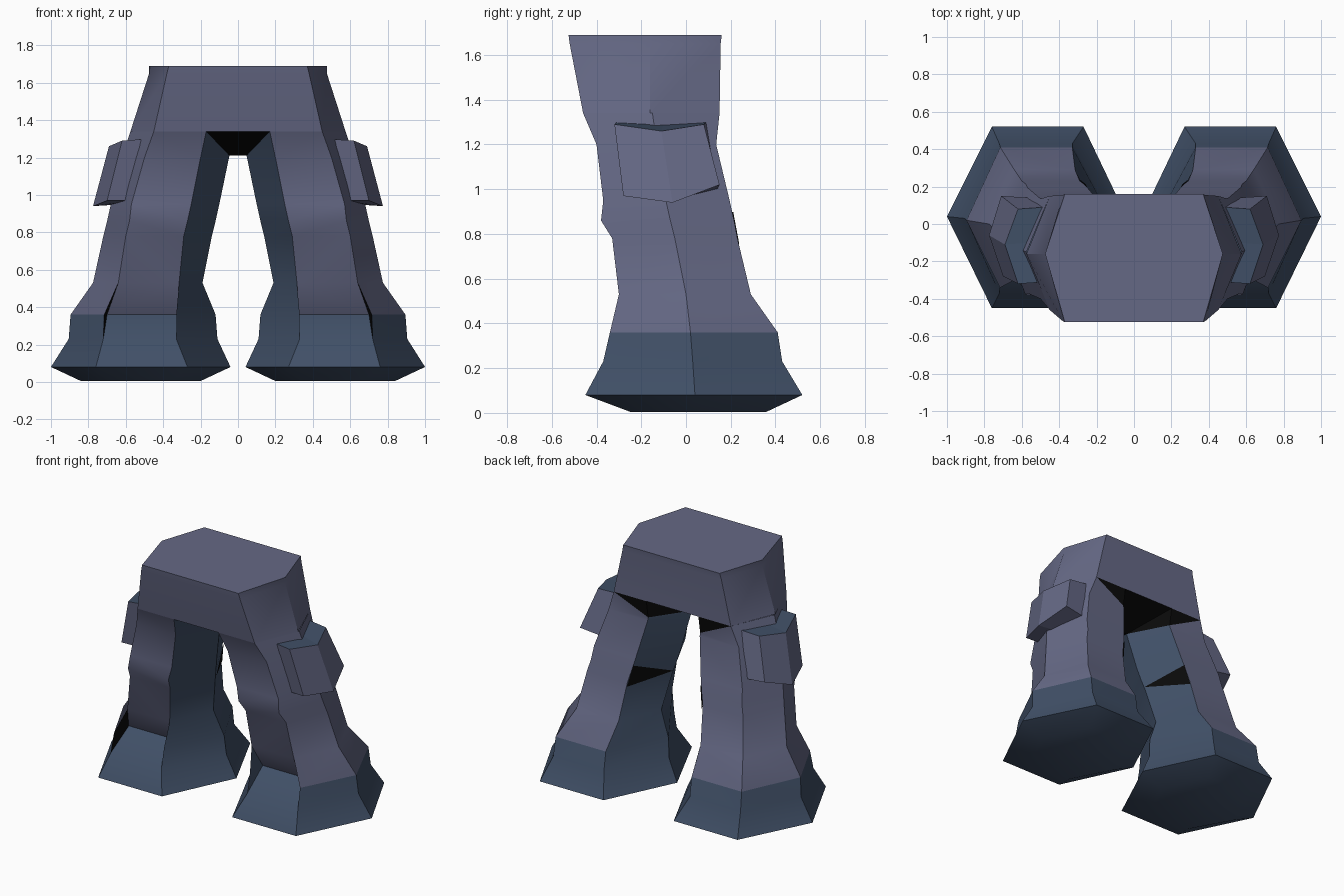
import bpy, bmesh, math
from mathutils import Vector

if "Cube" in bpy.data.objects:
    bpy.data.objects.remove(bpy.data.objects["Cube"])


def make_mat(name, rgb):
    m = bpy.data.materials.new(name)
    m.diffuse_color = (*rgb, 1)
    m.use_nodes = True
    m.node_tree.nodes["Principled BSDF"].inputs["Base Color"].default_value = m.diffuse_color
    return m


CLOTH, BOOT, DARK = 0, 1, 2
MATS = [make_mat("grey_violet_cloth", (0.13, 0.14, 0.235)),
        make_mat("slate_blue_leather", (0.052, 0.080, 0.136)),
        make_mat("black_gap", (0.003, 0.003, 0.003))]


def finish(name, bm, smooth=None, recalc=True):
    if recalc:
        bmesh.ops.recalc_face_normals(bm, faces=bm.faces[:])
    me = bpy.data.meshes.new(name)
    bm.to_mesh(me)
    bm.free()
    for m in MATS:
        me.materials.append(m)
    ob = bpy.data.objects.new(name, me)
    bpy.context.collection.objects.link(ob)
    if smooth:
        bpy.ops.object.select_all(action='DESELECT')
        ob.select_set(True)
        bpy.context.view_layer.objects.active = ob
        bpy.ops.object.shade_smooth_by_angle(angle=math.radians(smooth))
    return ob


def face(bm, verts, mat):
    f = bm.faces.new(verts)
    f.material_index = mat
    return f


# z, inner x, outer x, inner corner x, outer corner x, front y, back y, middle y
RINGS = [(0.005, 0.20, 0.84, 0.35, 0.68, -0.25, 0.36, 0.04),
         (0.08, 0.04, 1.00, 0.27, 0.76, -0.45, 0.52, 0.04),
         (0.23, 0.11, 0.905, 0.33, 0.72, -0.37, 0.43, 0.03),
         (0.36, 0.12, 0.895, 0.33, 0.715, -0.34, 0.41, 0.02),
         (0.53, 0.19, 0.775, 0.315, 0.64, -0.30, 0.29, 0.0),
         (0.78, 0.14, 0.72, 0.29, 0.60, -0.33, 0.23, -0.05),
         (0.86, 0.12, 0.70, 0.27, 0.58, -0.38, 0.215, -0.07),
         (0.95, 0.10, 0.68, 0.25, 0.57, -0.37, 0.195, -0.09),
         (1.20, 0.048, 0.62, 0.20, 0.50, -0.40, 0.135, -0.13)]
# uneven hip ring where the leg meets the pelvis
HIP = [(0.575, -0.15, 1.34), (0.45, 0.15, 1.34), (0.20, 0.13, 1.22),
       (0.045, -0.13, 1.21), (0.17, -0.46, 1.34), (0.45, -0.46, 1.34)]


def ring_points(r):
    z, xi, xo, ci, co, yf, yb, ym = r
    return [(xo, ym, z), (co, yb, z), (ci, yb, z), (xi, ym, z), (ci, yf, z), (co, yf, z)]


def build_leg(side, s):
    # six-sided trouser leg and boot, lofted upward
    bm = bmesh.new()
    rows = [[bm.verts.new((s * x, y, z)) for x, y, z in pts]
            for pts in [ring_points(r) for r in RINGS] + [HIP]]
    face(bm, rows[0], BOOT)
    for k in range(len(rows) - 1):
        for i in range(6):
            j = (i + 1) % 6
            if i == 4 and k in (2, 3):      # opening above the boot front
                continue
            inner = i in (2, 3)
            face(bm, (rows[k][i], rows[k][j], rows[k + 1][j], rows[k + 1][i]),
                 BOOT if k < 3 or inner else CLOTH)
    # recess between trouser hem and boot front
    low, mid, hem = rows[2], rows[3], rows[4]
    ri = bm.verts.new((s * 0.33, -0.20, 0.36))
    ro = bm.verts.new((s * 0.70, -0.20, 0.36))
    face(bm, (hem[4], hem[5], ro, ri), CLOTH)
    face(bm, (ri, ro, low[5], low[4]), BOOT)
    for c, r, m in ((4, ri, BOOT), (5, ro, DARK)):
        face(bm, (hem[c], mid[c], r), m)
        face(bm, (mid[c], low[c], r), m)
    finish(side + "_leg", bm, 40)

    # thin dark notch on the back of the inner thigh
    bm = bmesh.new()
    off = Vector((-0.004, 0.003, 0))
    pts = [Vector(p) + off for p in
           ((0.292, 0.235, 0.755), (0.262, 0.208, 0.90), (0.136, -0.053, 0.80))]
    vs = [bm.verts.new((s * p.x, p.y, p.z)) for p in pts]
    f = face(bm, vs, DARK)
    f.normal_update()
    if f.normal.y < 0:
        f.normal_flip()
    finish(side + "_thigh_notch", bm, recalc=False)

    # pouch folded around the outer thigh
    bm = bmesh.new()
    loops = [[(0.62, 0.08, 1.29), (0.69, -0.11, 1.26), (0.62, -0.32, 1.29)],
             [(0.71, 0.15, 1.02), (0.775, -0.06, 0.94), (0.70, -0.28, 0.97)],
             [(0.55, 0.14, 1.00), (0.62, -0.05, 0.95), (0.55, -0.27, 0.97)],
             [(0.48, 0.09, 1.30), (0.56, -0.10, 1.29), (0.48, -0.31, 1.30)]]
    g = [[bm.verts.new((s * x, y, z)) for x, y, z in lp] for lp in loops]
    for k in range(4):
        n = (k + 1) % 4
        for i in range(2):
            face(bm, (g[k][i], g[k][i + 1], g[n][i + 1], g[n][i]), BOOT if k == 3 else CLOTH)
    for i in (0, 2):
        face(bm, [g[k][i] for k in range(4)], CLOTH)
    finish(side + "_thigh_pouch", bm)


for side, s in (("right", 1), ("left", -1)):
    build_leg(side, s)

# pelvis: six-sided block with a thin waist slab
bm = bmesh.new()
rows = []
for z, xo, xc, yf, yb in ((1.34, 0.575, 0.45, -0.46, 0.15), (1.65, 0.475, 0.38, -0.52, 0.155),
                          (1.69, 0.475, 0.37, -0.525, 0.16)):
    rows.append([bm.verts.new(p) for p in
                 ((xo, -0.16, z), (xc, yb, z), (-xc, yb, z),
                  (-xo, -0.16, z), (-xc, yf, z), (xc, yf, z))])
for a, b in zip(rows, rows[1:]):
    for i in range(6):
        j = (i + 1) % 6
        face(bm, (a[i], a[j], b[j], b[i]), CLOTH)
face(bm, rows[-1], CLOTH)
finish("pelvis", bm, 35)

# dark crotch underside and the gaps behind the thighs
bm = bmesh.new()


def dark(*pts):
    f = face(bm, [bm.verts.new(p) for p in pts], DARK)
    f.normal_update()
    if f.normal.z > 0.01 or (abs(f.normal.z) <= 0.3 and f.normal.y < 0):
        f.normal_flip()


dark((-0.17, -0.46, 1.34), (0.17, -0.46, 1.34), (0.045, -0.13, 1.21), (-0.045, -0.13, 1.21))
dark((-0.045, -0.13, 1.21), (0.045, -0.13, 1.21), (0.20, 0.15, 1.34), (-0.20, 0.15, 1.34))
for s in (1, -1):
    dark((s * 0.45, 0.15, 1.34), (s * 0.20, 0.13, 1.22), (s * 0.20, 0.15, 1.34))
    dark((s * 0.20, 0.13, 1.22), (s * 0.045, -0.13, 1.21), (s * 0.20, 0.15, 1.34))
finish("crotch_gap", bm, recalc=False)
